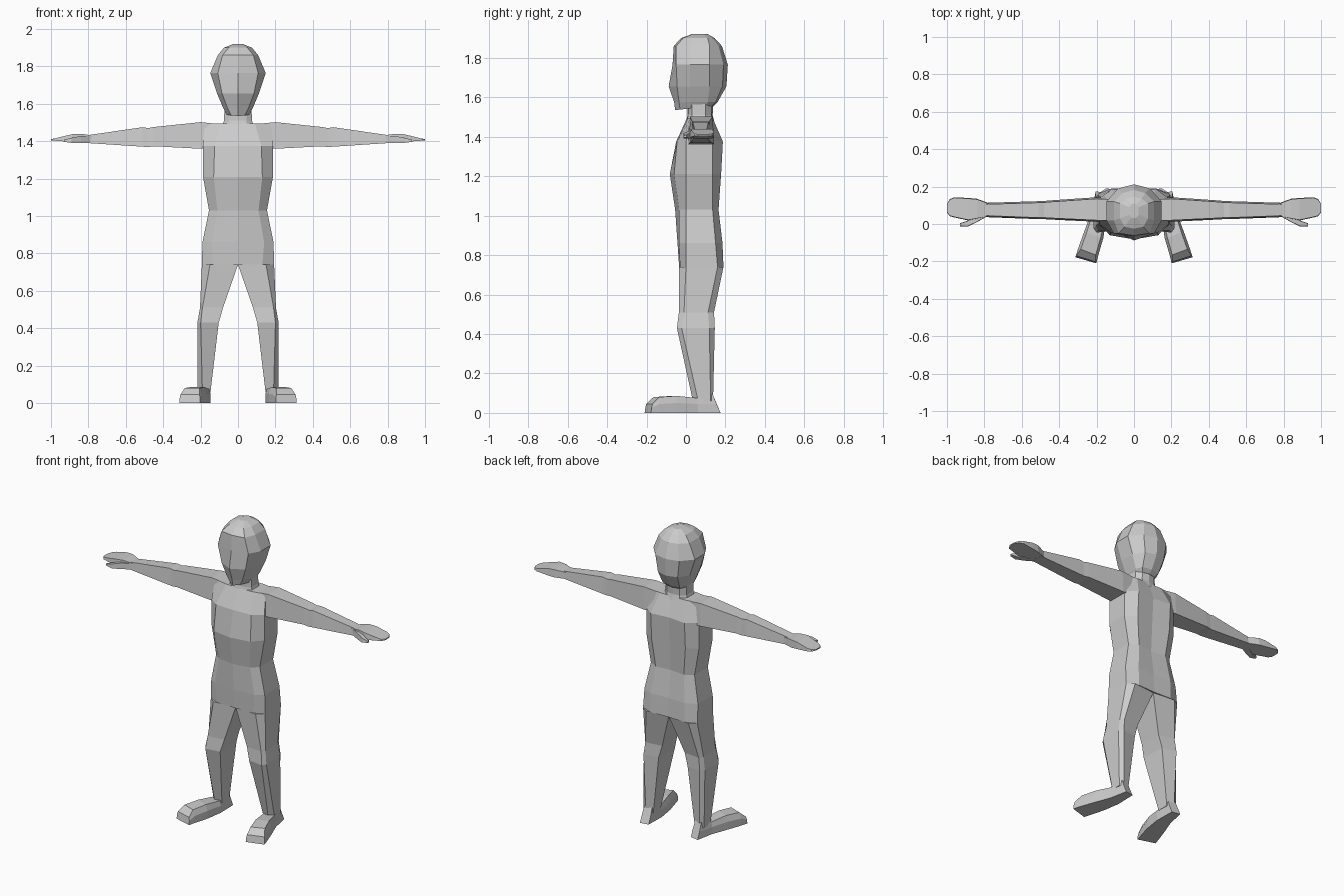
import bpy, bmesh

grey = bpy.data.materials.new("plain grey")
grey.diffuse_color = (0.6, 0.6, 0.6, 1)


def loft(name, rings, mirror=False):
    """Skin a list of equal-length point rings and cap both ends."""
    bm = bmesh.new()
    loops = [[bm.verts.new(p) for p in ring] for ring in rings]
    n = len(loops[0])
    for a, b in zip(loops, loops[1:]):
        for i in range(n):
            j = (i + 1) % n
            bm.faces.new((a[i], a[j], b[j], b[i]))
    bm.faces.new(loops[0])
    bm.faces.new(loops[-1])
    bmesh.ops.recalc_face_normals(bm, faces=bm.faces)
    mesh = bpy.data.meshes.new(name)
    bm.to_mesh(mesh)
    bm.free()
    mesh.materials.append(grey)
    obj = bpy.data.objects.new(name, mesh)
    bpy.context.collection.objects.link(obj)
    if mirror:
        mod = obj.modifiers.new("mirror", 'MIRROR')
        mod.use_mirror_merge = False
    return obj


def body_ring(z, w, wf, wb, yf, yf2, s0, s1, yb2, yb, dz=0.0):
    """Ten-sided ring symmetric in x; dz lifts the rear against the front."""
    half = [(0, yf), (wf, yf2), (w, s0), (w, s1), (wb, yb2), (0, yb)]
    full = half + [(-x, y) for x, y in half[-2:0:-1]]
    return [(x, y, z + dz * (y - yf) / (yb - yf)) for x, y in full]


# Torso: z, half width, front and back corner, then depths front to back
loft("torso", [body_ring(*r) for r in (
    (0.74, 0.193, 0.13, 0.12, -0.035, -0.03, 0.0, 0.16, 0.19, 0.185),
    (0.86, 0.190, 0.14, 0.12, -0.043, -0.035, 0.0, 0.15, 0.185, 0.18),
    (1.03, 0.155, 0.11, 0.10, -0.055, -0.035, 0.0, 0.135, 0.165, 0.155),
    (1.21, 0.187, 0.13, 0.12, -0.082, -0.06, 0.0, 0.135, 0.178, 0.165),
    (1.375, 0.187, 0.125, 0.12, -0.05, -0.045, 0.0, 0.135, 0.187, 0.175),
    (1.495, 0.180, 0.09, 0.09, 0.005, 0.01, 0.025, 0.12, 0.135, 0.135))])

# Neck
loft("neck", [body_ring(*r) for r in (
    (1.47, 0.088, 0.05, 0.05, -0.002, 0.0, 0.03, 0.10, 0.14, 0.145),
    (1.51, 0.075, 0.045, 0.045, 0.008, 0.012, 0.03, 0.10, 0.128, 0.135),
    (1.58, 0.072, 0.045, 0.045, 0.01, 0.015, 0.03, 0.10, 0.13, 0.14))])

# Head: pointed chin at the front, rounded skull behind
loft("head", [body_ring(*r) for r in (
    (1.535, 0.062, 0.035, 0.045, -0.055, -0.03, 0.02, 0.10, 0.13, 0.14, 0.02),
    (1.575, 0.078, 0.055, 0.06, -0.06, -0.035, 0.02, 0.11, 0.15, 0.16),
    (1.655, 0.112, 0.085, 0.07, -0.088, -0.045, 0.02, 0.12, 0.185, 0.205),
    (1.765, 0.148, 0.108, 0.085, -0.068, -0.05, 0.02, 0.12, 0.19, 0.212),
    (1.86, 0.108, 0.082, 0.06, -0.062, -0.05, 0.02, 0.12, 0.165, 0.182),
    (1.90, 0.075, 0.05, 0.04, -0.025, -0.015, 0.03, 0.11, 0.135, 0.145),
    (1.92, 0.025, 0.015, 0.015, 0.03, 0.035, 0.05, 0.09, 0.105, 0.11))])


def arm_ring(x, y0, y1, z0, z1, lean=0.008):
    return [(x, y0 - lean, z0), (x, y1 + lean, z0), (x, y1, z1), (x, y0, z1)]


# Arms, with a slight bump at the elbow
loft("arm", [arm_ring(*r) for r in (
    (0.10, 0.02, 0.13, 1.36, 1.492),
    (0.20, 0.02, 0.135, 1.36, 1.502),
    (0.45, 0.032, 0.118, 1.373, 1.476),
    (0.48, 0.034, 0.115, 1.369, 1.470),
    (0.51, 0.034, 0.114, 1.371, 1.475),
    (0.80, 0.045, 0.105, 1.39, 1.433))], True)

# Flat mitten hands and separate thumbs
loft("hand", [arm_ring(*r, 0.003) for r in (
    (0.775, 0.043, 0.108, 1.390, 1.430),
    (0.84, 0.030, 0.132, 1.392, 1.440),
    (0.885, 0.022, 0.136, 1.395, 1.438),
    (0.96, 0.038, 0.140, 1.402, 1.420),
    (0.985, 0.045, 0.130, 1.403, 1.414),
    (1.00, 0.065, 0.105, 1.404, 1.411))], True)
loft("thumb", [arm_ring(*r, 0.002) for r in (
    (0.79, 0.040, 0.08, 1.391, 1.428),
    (0.84, 0.012, 0.05, 1.390, 1.428),
    (0.89, -0.012, 0.016, 1.391, 1.418),
    (0.93, -0.010, 0.002, 1.397, 1.408))], True)


def leg_ring(z, xi, xf, xo, yf, s0, s1, yb):
    return [(xo, s0, z), (xf, yf, z), (xi, yf + 0.012, z),
            (xi, yb - 0.015, z), (xf, yb, z), (xo, s1, z)]


# Legs: height, inner, front and outer x, then depths
loft("leg", [leg_ring(*r) for r in (
    (0.06, 0.147, 0.190, 0.216, 0.035, 0.062, 0.125, 0.137),
    (0.43, 0.103, 0.200, 0.217, -0.046, -0.022, 0.118, 0.146),
    (0.51, 0.080, 0.190, 0.203, -0.036, -0.010, 0.112, 0.142),
    (0.74, 0.000, 0.150, 0.193, -0.036, 0.0, 0.16, 0.190))], True)


def foot_ring(xi, yi, xo, yo, mid, top, inset, slope):
    return [(xi, yi, 0), (xo, yo, 0),
            (xo, yo + slope / 2, mid), (xo - inset, yo + slope, top),
            (xi + inset, yi + slope, top), (xi, yi + slope / 2, mid)]


# Feet, turned outward, sloping down to the toe
loft("foot", [foot_ring(*r) for r in (
    (0.150, 0.165, 0.205, 0.175, 0.045, 0.095, 0.003, -0.04),
    (0.147, 0.035, 0.228, 0.060, 0.045, 0.075, 0.008, 0.0),
    (0.164, -0.075, 0.268, -0.045, 0.05, 0.086, 0.015, 0.0),
    (0.190, -0.165, 0.300, -0.135, 0.045, 0.080, 0.015, 0.0),
    (0.202, -0.210, 0.312, -0.178, 0.025, 0.045, 0.004, 0.008))], True)
